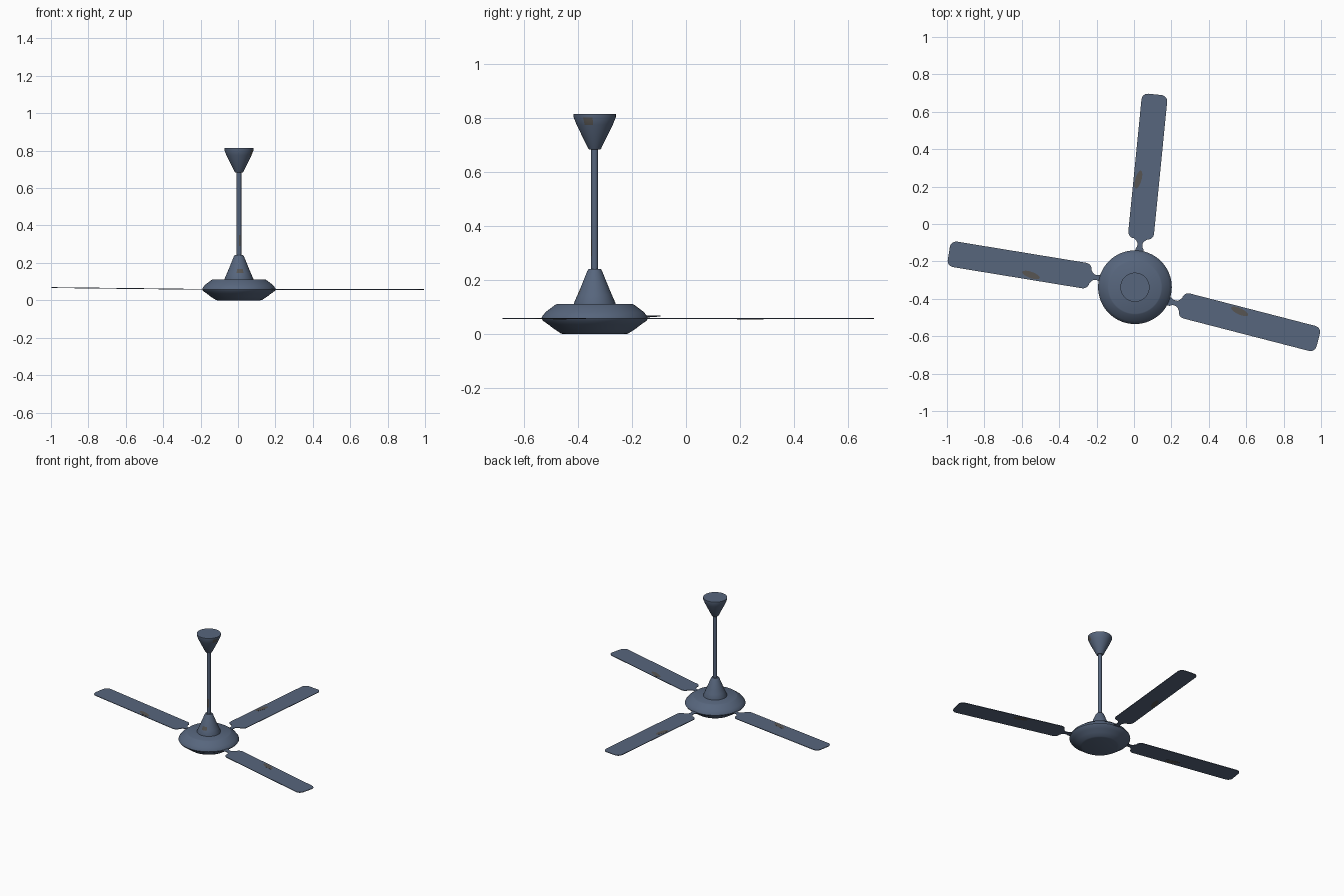
import bpy, bmesh, math
from mathutils import Vector, Matrix

if "Cube" in bpy.data.objects:
    bpy.data.objects.remove(bpy.data.objects["Cube"])

HUB = Vector((0.005, -0.338, 0))


def material(name, rgb):
    m = bpy.data.materials.new(name)
    m.diffuse_color = (*rgb, 1)
    m.use_nodes = True
    m.node_tree.nodes["Principled BSDF"].inputs["Base Color"].default_value = m.diffuse_color
    return m


paint = material("slate blue paint", (0.095, 0.132, 0.205))
wear = material("worn brown metal", (0.095, 0.090, 0.085))


def finish(bm, name, mats, angle=30):
    bmesh.ops.recalc_face_normals(bm, faces=bm.faces)
    mesh = bpy.data.meshes.new(name)
    bm.to_mesh(mesh)
    bm.free()
    ob = bpy.data.objects.new(name, mesh)
    bpy.context.collection.objects.link(ob)
    for m in mats:
        mesh.materials.append(m)
    bpy.ops.object.select_all(action='DESELECT')
    ob.select_set(True)
    bpy.context.view_layer.objects.active = ob
    bpy.ops.object.shade_smooth_by_angle(angle=math.radians(angle))
    return ob


def lathe(name, profile, patch=None, n=64):
    """Closed turned part; patch = (zmin, zmax, azimuth, half width) in degrees."""
    bm = bmesh.new()
    rings = []
    for r, z in profile:
        rings.append([bm.verts.new(HUB + Vector((r * math.cos(2 * math.pi * i / n),
                                                 r * math.sin(2 * math.pi * i / n), z)))
                      for i in range(n)])
    for a, b in zip(rings, rings[1:]):
        for i in range(n):
            j = (i + 1) % n
            f = bm.faces.new((a[i], a[j], b[j], b[i]))
            if patch:
                c = f.calc_center_median() - HUB
                d = (math.degrees(math.atan2(c.y, c.x)) - patch[2] + 180) % 360 - 180
                if patch[0] < c.z < patch[1] and abs(d) < patch[3]:
                    f.material_index = 1
    bm.faces.new(rings[0])
    bm.faces.new(rings[-1])
    return finish(bm, name, [paint, wear])


# Motor housing, lower cup, down rod and ceiling cup
lathe("motor_housing", [(0.115, 0.0), (0.125, 0.003), (0.15, 0.019), (0.172, 0.036),
                        (0.192, 0.050), (0.197, 0.058), (0.195, 0.065),
                        (0.182, 0.082), (0.146, 0.109), (0.14, 0.112)])
lathe("lower_cup", [(0.077, 0.105), (0.077, 0.115), (0.064, 0.145), (0.054, 0.168),
                    (0.027, 0.235), (0.022, 0.242)], (0.145, 0.168, -85, 17))
lathe("down_rod", [(0.013, 0.22), (0.013, 0.29), (0.013, 0.35), (0.013, 0.72)],
      (0.29, 0.35, -70, 25), 32)
lathe("ceiling_cup", [(0.020, 0.683), (0.024, 0.688), (0.067, 0.775), (0.078, 0.803),
                      (0.078, 0.815)], (0.775, 0.803, -20, 14))


def prism(name, pts, thick, mat, frame):
    """Flat outline extruded to a thin plate, placed by a frame matrix."""
    bm = bmesh.new()
    f = bm.faces.new([bm.verts.new((u, v, -thick / 2)) for u, v in pts])
    ext = bmesh.ops.extrude_face_region(bm, geom=[f])
    bmesh.ops.translate(bm, vec=(0, 0, thick),
                        verts=[e for e in ext["geom"] if isinstance(e, bmesh.types.BMVert)])
    bm.transform(frame)
    return finish(bm, name, [mat])


def blade_half(length, w=0.069, r=0.034):
    """One edge of blade and neck, from the hub to the tip."""
    pts = [(-0.085, 0.024), (-0.055, 0.022), (-0.042, 0.014), (-0.022, 0.014),
           (-0.010, 0.022), (0.0, 0.036)]
    for cu, start in ((r, 180), (length - r, 90)):
        for k in range(7):
            a = math.radians(start - 15 * k)
            pts.append((cu + r * math.cos(a), w - r + r * math.sin(a)))
    return pts


# Three unevenly spaced blades, each given by its root and tip centres
blades = [((0.035, -0.080, 0.058), (0.112, 0.693, 0.058)),
          ((-0.233, -0.281, 0.059), (-0.990, -0.157, 0.068)),
          ((0.249, -0.430, 0.058), (0.985, -0.620, 0.058))]
for i, (root, tip) in enumerate(blades, 1):
    root, tip = Vector(root), Vector(tip)
    x = (tip - root).normalized()
    y = Vector((0, 0, 1)).cross(x).normalized()
    frame = Matrix.Translation(root) @ Matrix((x, y, x.cross(y))).transposed().to_4x4()
    edge = blade_half((tip - root).length)
    prism(f"blade_{i}", edge + [(u, -v) for u, v in reversed(edge)], 0.004, paint, frame)
    # Worn patch, just proud of both blade faces
    oval = [(0.315 + 0.05 * math.cos(a), 0.043 + 0.017 * math.sin(a) - 0.008 * math.cos(a))
            for a in (math.tau * k / 14 for k in range(14))]
    prism(f"worn_patch_{i}", oval, 0.0055, wear, frame)
